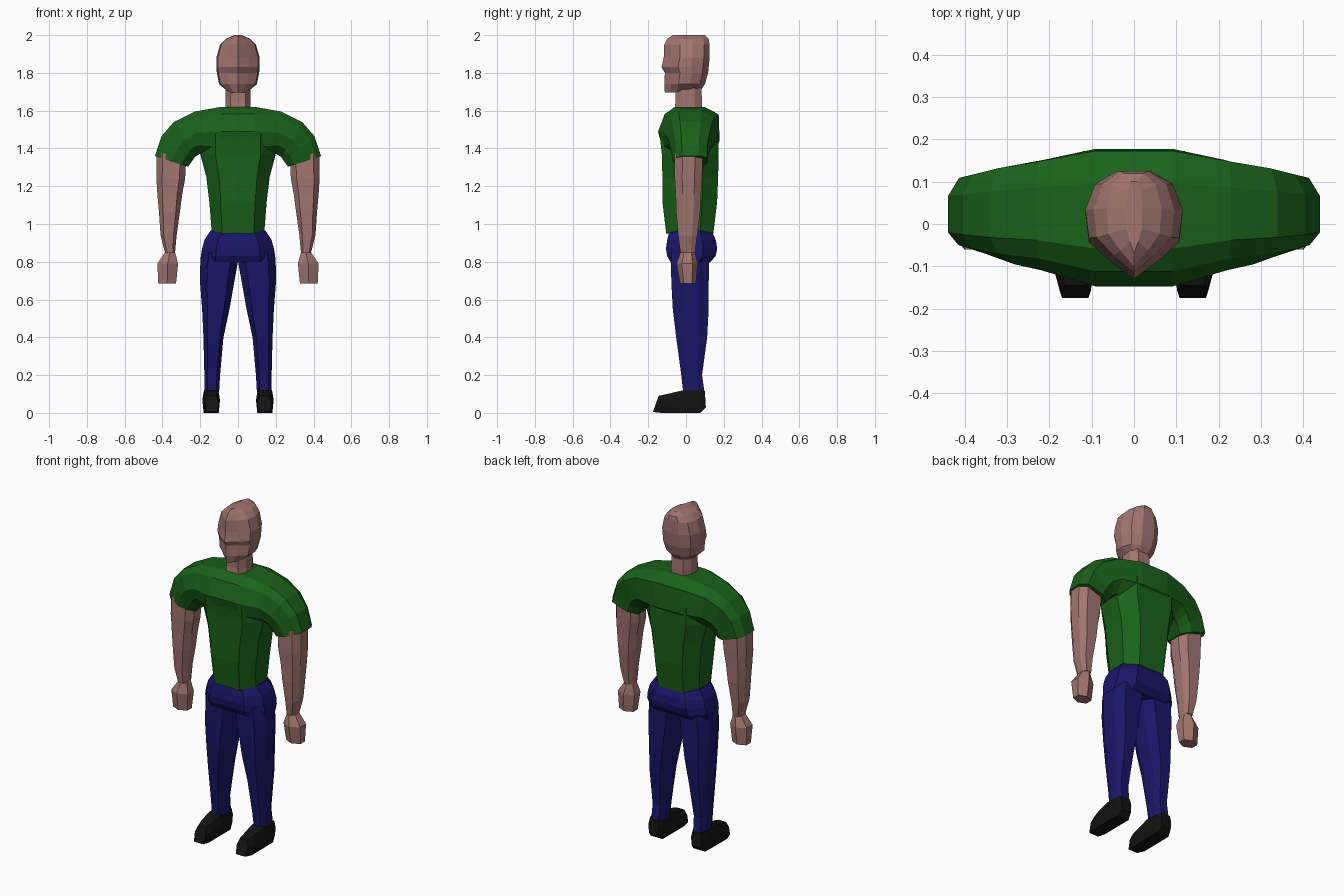
import bpy, bmesh


def material(name, rgb):
    m = bpy.data.materials.new(name)
    m.diffuse_color = (*rgb, 1)
    return m


SKIN = material("skin", (0.36, 0.18, 0.16))
GREEN = material("green_cloth", (0.01, 0.12, 0.01))
BLUE = material("blue_cloth", (0.01, 0.008, 0.14))
BLACK = material("black_leather", (0.006, 0.006, 0.006))

# Unit cross-sections, -1..1
OCT = [(-1, -.45), (-.6, -1), (.6, -1), (1, -.45), (1, .45), (.6, 1), (-.6, 1), (-1, .45)]
HEX = [(-1, -.5), (0, -1), (1, -.5), (1, .5), (0, 1), (-1, .5)]
HEAD = [(0, -1), (.5, -.66), (.93, -.3), (1, .25), (.8, .75), (.35, 1),
        (-.35, 1), (-.8, .75), (-1, .25), (-.93, -.3), (-.5, -.66)]


def ring(section, z, x0, x1, y0, y1, tilt=0.0, vee=0.0):
    """Section scaled to an x/y box at height z; tilt slopes it, vee lifts both sides."""
    return [((x0 + x1) / 2 + u * (x1 - x0) / 2, (y0 + y1) / 2 + v * (y1 - y0) / 2,
             z + tilt * u + vee * abs(u)) for u, v in section]


def loft(name, rings, mat, mirror=False):
    bm = bmesh.new()
    rows = [[bm.verts.new(p) for p in r] for r in rings]
    n = len(rows[0])
    for a, b in zip(rows, rows[1:]):
        for i in range(n):
            j = (i + 1) % n
            bm.faces.new((a[i], a[j], b[j], b[i]))
    bm.faces.new(rows[0])
    bm.faces.new(rows[-1])
    bmesh.ops.recalc_face_normals(bm, faces=bm.faces)
    me = bpy.data.meshes.new(name)
    bm.to_mesh(me)
    bm.free()
    me.materials.append(mat)
    ob = bpy.data.objects.new(name, me)
    bpy.context.collection.objects.link(ob)
    if mirror:
        ob.modifiers.new("mirror", 'MIRROR').use_mirror_merge = False
    return ob


# Head with pointed face
loft("head", [ring(HEAD, z, -r, r, a, b) for z, r, a, b in [
    (1.695, .045, -.112, .07), (1.74, .1, -.115, .1), (1.80, .112, -.112, .117),
    (1.83, .115, -.13, .12), (1.88, .115, -.118, .125), (1.95, .095, -.115, .125),
    (1.98, .065, -.1, .12), (2.0, .02, -.07, .1)]], SKIN)

# Neck
loft("neck", [ring(OCT, z, -r, r, a, b) for z, r, a, b in [
    (1.58, .065, -.065, .085), (1.65, .065, -.055, .085), (1.74, .065, -.055, .08)]], SKIN)

# Shirt body, hem lower in the middle
loft("shirt_body", [ring(OCT, z, -r, r, a, b, vee=k) for z, r, a, b, k in [
    (.93, .14, -.105, .145, .035), (1.12, .152, -.125, .165, 0),
    (1.25, .168, -.125, .17, 0), (1.37, .2, -.128, .173, 0),
    (1.48, .2, -.14, .173, 0)]], GREEN)

# Shoulders and sleeves, one loft from cuff to cuff
SLEEVE = [(0, -.5), (.2, -.88), (.5, -1), (.86, -.78), (1, -.45),
          (1, .5), (.85, .97), (.3, 1), (0, .6)]


def sleeve_ring(bx, bz, tx, tz, y0, y1):
    return [(bx + (tx - bx) * w, (y0 + y1) / 2 + s * (y1 - y0) / 2, bz + (tz - bz) * w)
            for w, s in SLEEVE]


half = [sleeve_ring(*r) for r in [
    (.09, 1.36, .09, 1.62, -.148, .178), (.205, 1.37, .23, 1.595, -.11, .152),
    (.228, 1.355, .34, 1.54, -.095, .135), (.245, 1.33, .405, 1.465, -.08, .12),
    (.265, 1.303, .44, 1.36, -.07, .112)]]
other = [[(-x, y, z) for x, y, z in r] for r in reversed(half)]
loft("shirt_shoulders", other + half, GREEN)

# Arms ending in block hands
loft("arms", [ring(OCT, z, x0, x1, a, b, tilt=t) for z, x0, x1, a, b, t in [
    (1.36, .275, .43, -.06, .09, .025), (1.24, .28, .432, -.06, .085, 0),
    (1.16, .295, .427, -.055, .08, 0), (1.06, .308, .418, -.052, .075, 0),
    (.94, .325, .41, -.042, .06, 0), (.85, .333, .387, -.03, .048, 0)]], SKIN, True)
loft("hands", [ring(HEX, z, x0, x1, a, b) for z, x0, x1, a, b in [
    (.85, .333, .387, -.03, .048), (.79, .317, .427, -.05, .063),
    (.685, .328, .422, -.032, .052)]], SKIN, True)

# Trouser seat
loft("trouser_seat", [ring(OCT, z, -r, r, a, b, vee=k) for z, r, a, b, k in [
    (.935, .145, -.09, .14, .03), (.915, .178, -.1, .158, 0), (.87, .19, -.106, .165, 0),
    (.83, .197, -.1, .157, 0), (.795, .199, -.08, .125, 0)]], BLUE)

# Trouser legs
loft("trouser_legs", [ring(OCT, z, x0, x1, a, b) for z, x0, x1, a, b in [
    (.85, .0, .19, -.08, .125), (.78, .004, .2, -.08, .122), (.68, .022, .2, -.077, .12),
    (.55, .045, .19, -.07, .12), (.4, .077, .183, -.052, .112),
    (.2, .095, .178, -.025, .085), (.11, .1, .178, -.015, .098)]], BLUE, True)


# Shoes, lofted from toe to heel with a narrower upper
def shoe_ring(yb, yt, z0, z1, x0, x1, inset):
    zm = z0 + (z1 - z0) * .6
    ym = yb + (yt - yb) * .6
    return [(x0 + .006, yb, z0), (x1 - .006, yb, z0), (x1, ym, zm),
            (x1 - inset, yt, z1), (x0 + inset, yt, z1), (x0, ym, zm)]


loft("shoes", [shoe_ring(*r) for r in [
    (-.175, -.145, .005, .09, .102, .176, .012), (-.13, -.1, 0, .1, .096, .188, .014),
    (-.02, -.015, 0, .12, .096, .188, .008), (.075, .08, 0, .12, .096, .186, .008),
    (.105, .1, .03, .115, .105, .178, .008)]], BLACK, True)
